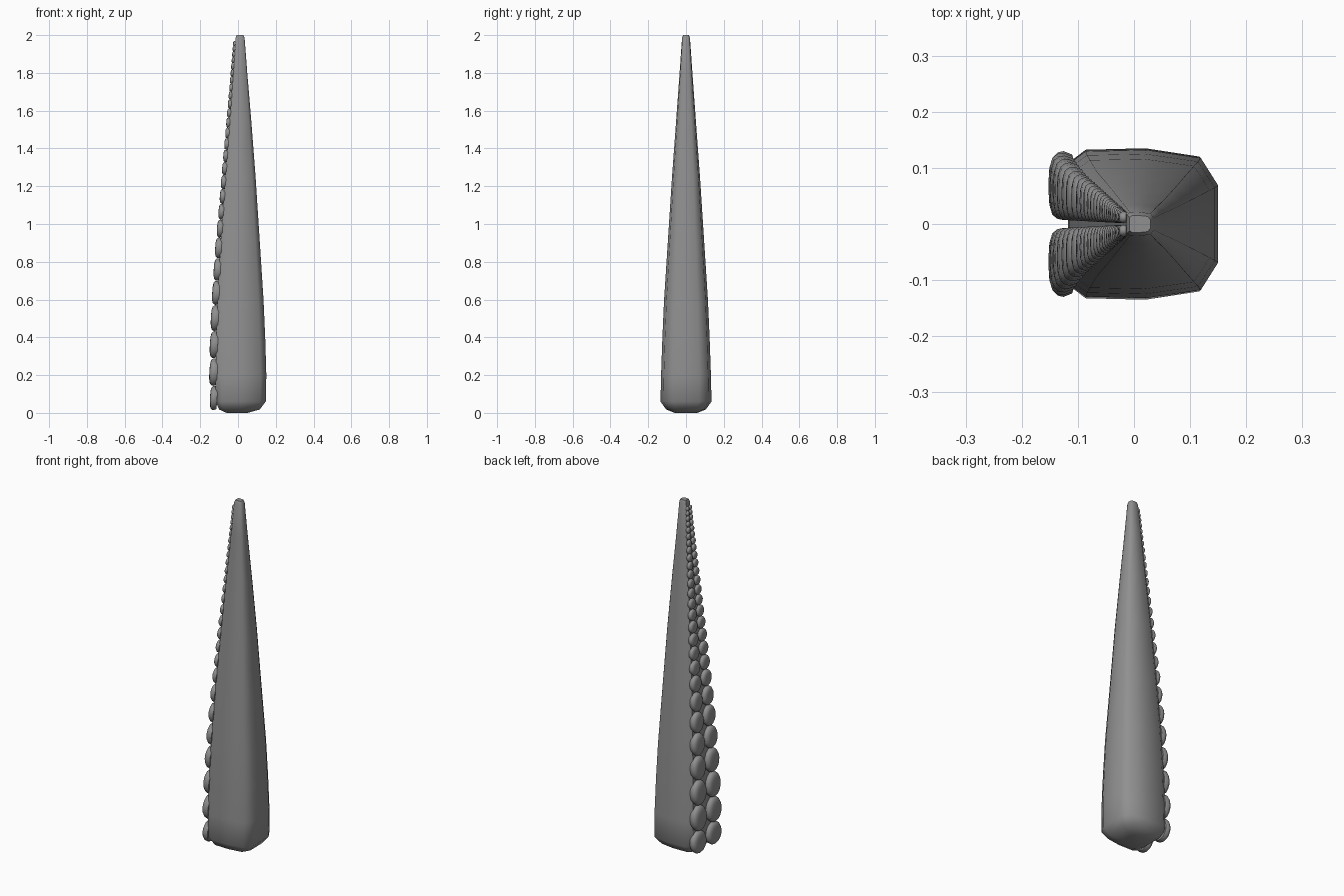
import bpy, bmesh, math
from mathutils import Matrix, Vector

if "Cube" in bpy.data.objects:
    bpy.data.objects.remove(bpy.data.objects["Cube"])

grey = bpy.data.materials.new("mid grey")
grey.diffuse_color = (0.28, 0.28, 0.28, 1)
grey.use_nodes = True
grey.node_tree.nodes["Principled BSDF"].inputs["Base Color"].default_value = grey.diffuse_color

# Height stations: z, left x, right x, half width in y
STATIONS = [
    (0.00, -0.06, 0.05, 0.06), (0.018, -0.10, 0.115, 0.105),
    (0.06, -0.118, 0.147, 0.135), (0.20, -0.118, 0.150, 0.132),
    (0.40, -0.115, 0.144, 0.125), (0.60, -0.108, 0.135, 0.116),
    (0.91, -0.092, 0.115, 0.096), (1.25, -0.068, 0.093, 0.074),
    (1.55, -0.045, 0.070, 0.052), (1.80, -0.026, 0.049, 0.034),
    (1.985, -0.013, 0.035, 0.021), (2.00, -0.008, 0.029, 0.015)]
# Sucker spacing by height
PITCH = [(0.0, 0.12), (0.2, 0.147), (0.4, 0.143), (0.6, 0.13), (0.85, 0.112),
         (1.05, 0.085), (1.3, 0.07), (1.6, 0.05), (2.0, 0.026)]


def lerp(table, z):
    for a, b in zip(table, table[1:]):
        if z <= b[0]:
            t = (z - a[0]) / (b[0] - a[0])
            return [p + (q - p) * t for p, q in zip(a, b)][1:]
    return table[-1][1:]


def finish(bm, name, angle):
    bmesh.ops.recalc_face_normals(bm, faces=bm.faces[:])
    mesh = bpy.data.meshes.new(name)
    bm.to_mesh(mesh)
    bm.free()
    mesh.materials.append(grey)
    ob = bpy.data.objects.new(name, mesh)
    bpy.context.collection.objects.link(ob)
    bpy.ops.object.select_all(action='DESELECT')
    ob.select_set(True)
    bpy.context.view_layer.objects.active = ob
    bpy.ops.object.shade_smooth_by_angle(angle=math.radians(angle))
    return ob


def loft(bm, rings):
    loops = [[bm.verts.new(p) for p in ring] for ring in rings]
    n = len(loops[0])
    for a, b in zip(loops, loops[1:]):
        for i in range(n):
            j = (i + 1) % n
            bm.faces.new((a[i], a[j], b[j], b[i]))
    bm.faces.new(loops[0][::-1])
    bm.faces.new(loops[-1])


# Tapering arm: ten-sided section, u runs left to right, v across the width
half = [(1.0, 0.52), (0.885, 0.89), (0.52, 1.0), (0.12, 0.98), (0.0, 0.80)]
section = half + [(u, -v) for u, v in reversed(half)]
bm = bmesh.new()
loft(bm, [[(l + (r - l) * u, w * v, z) for u, v in section]
          for z, l, r, w in STATIONS])
finish(bm, "tentacle_arm", 50)

# Two columns of rounded suckers up the left face, shrinking towards the tip
disc = [(0.90, -0.25), (1.0, 0.25), (0.97, 0.55), (0.85, 0.82), (0.6, 0.95), (0.25, 1.0)]
SEG = 16
bm = bmesh.new()
z = 0.014
while z < 1.975:
    pitch = lerp(PITCH, z + 0.05)[0]
    zc = z + pitch / 2
    if zc + pitch / 2 > 1.99:
        break
    left, _, w = lerp(STATIONS, max(zc, 0.06))
    depth = 0.006 + pitch * 0.19
    tilt = Matrix.Rotation(0.055, 3, 'Y')
    for side in (-1, 1):
        centre = Vector((left, side * w * 0.51, zc))
        rings = []
        for r, h in disc:
            ring = []
            for i in range(SEG):
                a = 2 * math.pi * i / SEG
                p = Vector((-h * depth, r * w * 0.455 * math.cos(a),
                            r * pitch * 0.5 * math.sin(a)))
                ring.append(centre + tilt @ p)
            rings.append(ring)
        loft(bm, rings)
    z += pitch
finish(bm, "suckers", 50)
